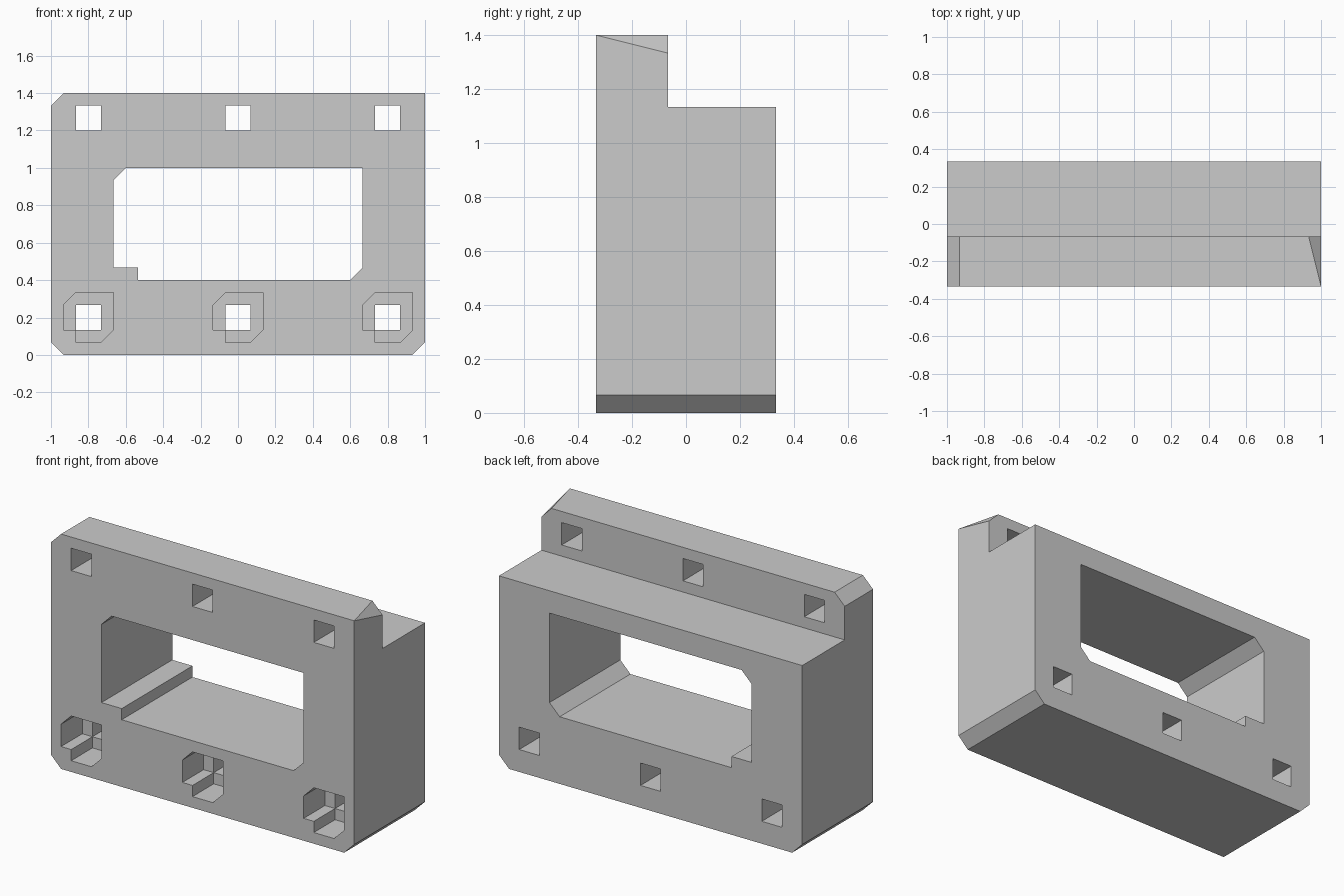
import bpy
import bmesh

U = 1 / 15  # model grid step

cube = bpy.data.objects.get("Cube")
if cube:
    bpy.data.objects.remove(cube, do_unlink=True)

grey = bpy.data.materials.new("light grey")
grey.use_nodes = True
colour = (0.6, 0.6, 0.6, 1)
grey.diffuse_color = colour
grey.node_tree.nodes["Principled BSDF"].inputs["Base Color"].default_value = colour


def prism(name, outline, y0, y1, bevel_plane=None):
    """Extrude an (x, z) outline, in grid steps, from y0 to y1."""
    bm = bmesh.new()
    face = bm.faces.new([bm.verts.new((x * U, y0 * U, z * U)) for x, z in outline])
    ext = bmesh.ops.extrude_face_region(bm, geom=[face])["geom"]
    moved = [g for g in ext if isinstance(g, bmesh.types.BMVert)]
    bmesh.ops.translate(bm, verts=moved, vec=(0, (y1 - y0) * U, 0))
    if bevel_plane:
        point, normal = bevel_plane
        bmesh.ops.bisect_plane(bm, geom=bm.verts[:] + bm.edges[:] + bm.faces[:], dist=1e-5,
                               plane_co=[c * U for c in point], plane_no=normal, clear_outer=True)
        bmesh.ops.holes_fill(bm, edges=[e for e in bm.edges if e.is_boundary])
    bmesh.ops.recalc_face_normals(bm, faces=bm.faces[:])
    mesh = bpy.data.meshes.new(name)
    bm.to_mesh(mesh)
    bm.free()
    mesh.materials.append(grey)
    obj = bpy.data.objects.new(name, mesh)
    bpy.context.collection.objects.link(obj)
    return obj


def rect(x0, x1, z0, z1):
    return [(x0, z0), (x1, z0), (x1, z1), (x0, z1)]


def cut(target, cutter):
    cutter.hide_render = True
    mod = target.modifiers.new(cutter.name, "BOOLEAN")
    mod.operation = "DIFFERENCE"
    mod.solver = "EXACT"
    mod.object = cutter
    bpy.context.view_layer.objects.active = target
    bpy.ops.object.modifier_apply(modifier=mod.name)
    bpy.data.objects.remove(cutter, do_unlink=True)


# Frame block, with a bevel tapering along the top left corner of the lip
frame = prism("frame",
              [(-14, 0), (14, 0), (15, 1), (15, 21), (-14, 21), (-15, 20), (-15, 1)],
              -5, 5, bevel_plane=((15, -5, 21), (4, 1, 4)))

# Step behind the upright lip
cut(frame, prism("step_cutter", rect(-18, 18, 17, 25), -1, 8))

# Central window with two bevelled corners and one notched corner
cut(frame, prism("window_cutter",
                 [(-9, 6 + 1), (-9 + 1, 7), (-8, 6), (9, 6), (10, 7), (10, 15), (-9, 15), (-10, 14),
                  (-10, 7)][1:], -8, 8))

# Bolt holes, with nut pockets around the lower row
pocket = [(-2, -1), (-1, -1), (-1, -2), (1, -2), (2, -1), (2, 2), (-1, 2), (-2, 1)]
for x in (-12, 0, 12):
    cut(frame, prism("nut_pocket_cutter", [(x + px, 3 + pz) for px, pz in pocket], -8, -2))
    for z in (3, 19):
        cut(frame, prism("bolt_hole_cutter", rect(x - 1, x + 1, z - 1, z + 1), -8, 8))
